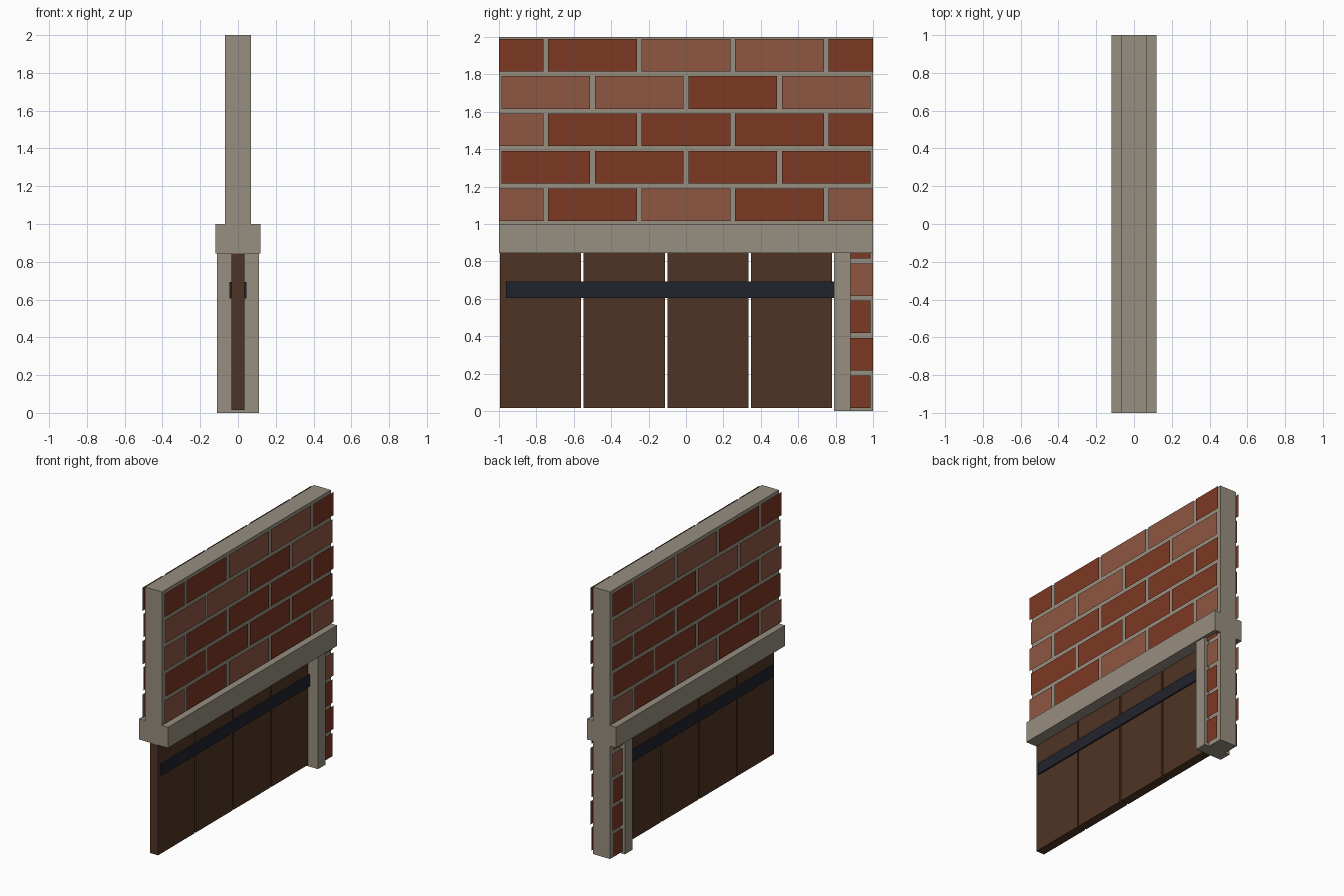
import bpy, bmesh
from mathutils import Matrix, Vector

cube = bpy.data.objects.get("Cube")
if cube:
    bpy.data.objects.remove(cube, do_unlink=True)


def material(name, hex_code):
    srgb = [int(hex_code[i:i + 2], 16) / 255 for i in (0, 2, 4)]
    color = [c / 12.92 if c < 0.04 else ((c + 0.055) / 1.055) ** 2.4 for c in srgb] + [1]
    mat = bpy.data.materials.new(name)
    mat.use_nodes = True
    mat.diffuse_color = color
    mat.node_tree.nodes["Principled BSDF"].inputs["Base Color"].default_value = color
    return mat


MORTAR = material("mortar", "978e80")
DARK = material("dark_brick", "7d3823")
LIGHT = material("light_brick", "8e5641")
WOOD = material("door_wood", "4e3424")
IRON = material("dark_iron", "21232d")


def make_object(name, bm, *mats):
    mesh = bpy.data.meshes.new(name)
    bm.to_mesh(mesh)
    bm.free()
    for mat in mats:
        mesh.materials.append(mat)
    obj = bpy.data.objects.new(name, mesh)
    bpy.context.collection.objects.link(obj)
    return obj


def box(name, mat, x, y, z):
    """Box from (min, max) ranges on each axis."""
    bm = bmesh.new()
    size = Vector([r[1] - r[0] for r in (x, y, z)])
    center = Vector([(r[0] + r[1]) / 2 for r in (x, y, z)])
    bmesh.ops.create_cube(bm, size=1, matrix=Matrix.Translation(center) @ Matrix.Diagonal(size).to_4x4())
    return make_object(name, bm, mat)


def mirror_x(obj):
    obj.modifiers.new("both_sides", 'MIRROR').use_axis[0] = True


# Masonry core: upper wall, lintel, pier and door jamb
box("upper_wall", MORTAR, (-0.07, 0.07), (-1, 1), (1, 2))
box("lintel", MORTAR, (-0.12, 0.12), (-1, 1), (0.845, 1))
box("pier", MORTAR, (-0.07, 0.07), (0.88, 1), (0, 0.845))
box("door_jamb", MORTAR, (-0.11, 0.11), (0.79, 0.88), (0, 0.845))

# Door planks with open gaps, and an iron strap on each side
for i in range(4):
    y = -0.995 + 0.4475 * i
    box(f"door_plank_{i + 1}", WOOD, (-0.034, 0.034), (y, y + 0.434), (0.016, 0.845))
mirror_x(box("door_strap", IRON, (0.034, 0.045), (-0.963, 0.79), (0.605, 0.692)))

# Brick facing in running bond; each letter is one brick, Dark or Light
PITCH, COURSE, GAP = 0.5, 0.2, 0.013


def brick_facing(name, courses, first_course, start):
    bm = bmesh.new()
    for row, colors in enumerate(courses, first_course):
        shift = PITCH / 2 if row % 2 else 0
        z0, z1 = row * COURSE + 0.016, row * COURSE + 0.19
        # rightmost brick first, so that short rows sit at the back end
        for i, letter in enumerate(reversed(colors)):
            end = 1 - i * PITCH + shift
            y0, y1 = max(end - PITCH + GAP, start), min(end - GAP, 1)
            corners = ((y0, z0), (y1, z0), (y1, z1), (y0, z1))
            face = bm.faces.new([bm.verts.new((0.09, y, z)) for y, z in corners])
            face.material_index = "DL".index(letter)
    mirror_x(make_object(name, bm, DARK, LIGHT))


brick_facing("upper_bricks", ["LDLDL", "DDDD", "LDDDD", "LLDL", "DDLLD"], 5, -1)
brick_facing("pier_bricks", ["D", "D", "D", "L", "D"], 0, 0.88)
